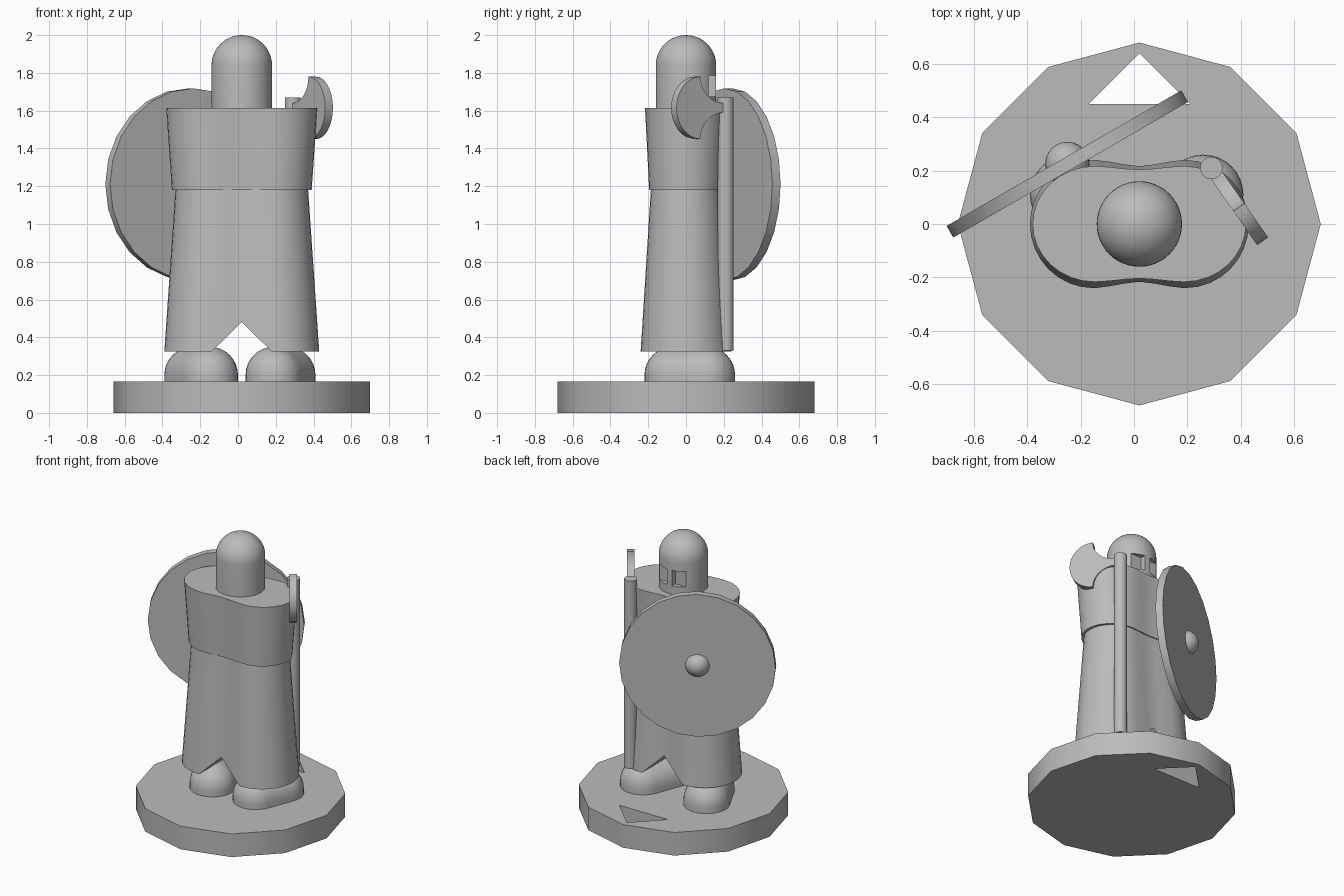
import bpy, bmesh, math
from mathutils import Matrix, Vector

cube = bpy.data.objects.get("Cube")
if cube:
    bpy.data.objects.remove(cube, do_unlink=True)

grey = bpy.data.materials.new("plain grey")
grey.use_nodes = True
grey.diffuse_color = (0.5, 0.5, 0.5, 1)
grey.node_tree.nodes["Principled BSDF"].inputs["Base Color"].default_value = (0.5, 0.5, 0.5, 1)

CX = 0.02  # centre line of the figure


def finish(name, bm, matrix=None):
    bmesh.ops.recalc_face_normals(bm, faces=bm.faces)
    if matrix:
        bm.transform(matrix)
    mesh = bpy.data.meshes.new(name)
    bm.to_mesh(mesh)
    bm.free()
    mesh.materials.append(grey)
    ob = bpy.data.objects.new(name, mesh)
    bpy.context.collection.objects.link(ob)
    return ob


def loft(name, rings, matrix=None):
    """Skin a stack of equal rings and cap both ends."""
    bm = bmesh.new()
    rows = [[bm.verts.new(p) for p in ring] for ring in rings]
    for low, high in zip(rows, rows[1:]):
        for i in range(len(low)):
            j = (i + 1) % len(low)
            bm.faces.new((low[i], low[j], high[j], high[i]))
    bm.faces.new(rows[0][::-1])
    bm.faces.new(rows[-1])
    return finish(name, bm, matrix)


def circle(r, z, n, x=0, y=0):
    return [(x + r * math.cos(math.tau * i / n), y + r * math.sin(math.tau * i / n), z)
            for i in range(n)]


def activate(ob):
    bpy.ops.object.select_all(action='DESELECT')
    ob.select_set(True)
    bpy.context.view_layer.objects.active = ob


def cut(ob, cutter):
    activate(ob)
    mod = ob.modifiers.new("cut", 'BOOLEAN')
    mod.operation = 'DIFFERENCE'
    mod.solver = 'EXACT'
    mod.object = cutter
    bpy.ops.object.modifier_apply(modifier=mod.name)
    bpy.data.objects.remove(cutter, do_unlink=True)


def smooth(ob, angle=35):
    activate(ob)
    bpy.ops.object.shade_smooth_by_angle(angle=math.radians(angle))


# Twelve-sided base with a triangular hole
base = loft("base", [circle(0.68, z, 12, CX) for z in (0, 0.165)])
hole = [(-0.17, 0.45), (0.21, 0.45), (CX, 0.64)]
cut(base, loft("hole_cutter", [[(x, y, z) for x, y in hole] for z in (-0.1, 0.3)]))
smooth(base)


# Feet: rounded capsules splayed outwards
def foot(name, heel, toe, r=0.15):
    bm = bmesh.new()
    for x, y in (heel, toe):
        for p in circle(r, 0.155, 32, x, y):
            bm.verts.new(p)
        for k in range(9):
            a = math.pi / 2 * k / 8
            for p in circle(r * math.cos(a), 0.2 + r * math.sin(a), 32 if k < 8 else 1, x, y):
                bm.verts.new(p)
    res = bmesh.ops.convex_hull(bm, input=bm.verts)
    inner = {v for v in res["geom_interior"] if isinstance(v, bmesh.types.BMVert)}
    bmesh.ops.delete(bm, geom=list(inner), context='VERTS')
    smooth(finish(name, bm))


foot("left_foot", (0.19, -0.07), (0.26, 0.11))
foot("right_foot", (-0.15, -0.07), (-0.24, 0.11))


# Robe and cape: long rounded outline, slightly pinched front and back
def outline(rx, ry, z):
    mid = rx * 0.42
    pts = []
    for side in (1, -1):
        for i in range(17):
            a = math.pi * (i / 16 - 0.5)
            pts.append((CX + side * (mid + (rx - mid) * math.cos(a)), side * ry * math.sin(a), z))
        for i in range(1, 6):
            t = 1 - i / 3
            pinch = 1 - 0.06 * math.cos(t * math.pi / 2) ** 2
            pts.append((CX + side * mid * t, side * ry * pinch, z))
    return pts


robe = loft("robe", [outline(0.41, 0.24, 0.325), outline(0.35, 0.185, 1.2)])
notch = [(CX - 0.22, 0.265), (CX + 0.22, 0.265), (CX, 0.48)]
cut(robe, loft("notch_cutter", [[(x, y, z) for x, z in notch] for y in (-0.5, 0.5)]))
smooth(robe)
smooth(loft("cape", [outline(0.37, 0.195, 1.18), outline(0.4, 0.217, 1.615)]))

# Head with a domed helmet and two eye slots beside a nose guard
R = 0.16
head_rings = [circle(R, 1.6, 48, CX)]
for k in range(13):
    a = math.pi / 2 * k / 12.2
    head_rings.append(circle(R * math.cos(a), 1.84 + R * math.sin(a), 48, CX))
head = loft("head", head_rings)
for side in (1, -1):
    bm = bmesh.new()
    bmesh.ops.create_cube(bm, size=1)
    cut(head, finish("slot_cutter", bm, Matrix.Translation((CX + side * 0.075, 0.17, 1.73))
                     @ Matrix.Diagonal((0.11, 0.1, 0.11, 1))))
smooth(head)

# Round shield with a central boss
turn = Matrix.Rotation(math.radians(30), 4, 'Z') @ Matrix.Rotation(math.radians(-90), 4, 'X')
place = Matrix.Translation((-0.25, 0.225, 1.21)) @ turn
smooth(loft("shield", [circle(0.508, z, 24) for z in (-0.025, 0.025)], place))
bm = bmesh.new()
bmesh.ops.create_uvsphere(bm, u_segments=24, v_segments=12, radius=0.083)
smooth(finish("shield_boss", bm, place))

# Axe shaft
SX, SY = 0.29, 0.21
smooth(loft("axe_shaft", [circle(0.042, z, 24, SX, SY) for z in (0.33, 1.67)]))

# Axe blade: curved edge outside, hollow curves running in to a narrow neck
edge = [(0.18 + 0.155 * math.sin(a), -0.165 * math.cos(a))
        for a in [math.pi * i / 16 for i in range(17)]]
hollow = [(0.03 + 0.15 * math.cos(a), 0.165 - 0.14 * math.sin(a))
          for a in [math.pi / 2 * i / 8 for i in range(1, 9)]]
blade = edge + hollow + [(0, 0.025), (0, -0.025)] + [(s, -h) for s, h in hollow[::-1]]
aim = Matrix.Translation((SX, SY, 1.615)) @ Matrix.Rotation(math.radians(-55), 4, 'Z')
smooth(loft("axe_blade", [[(s, t, h) for s, h in blade] for t in (-0.025, 0.025)], aim))
